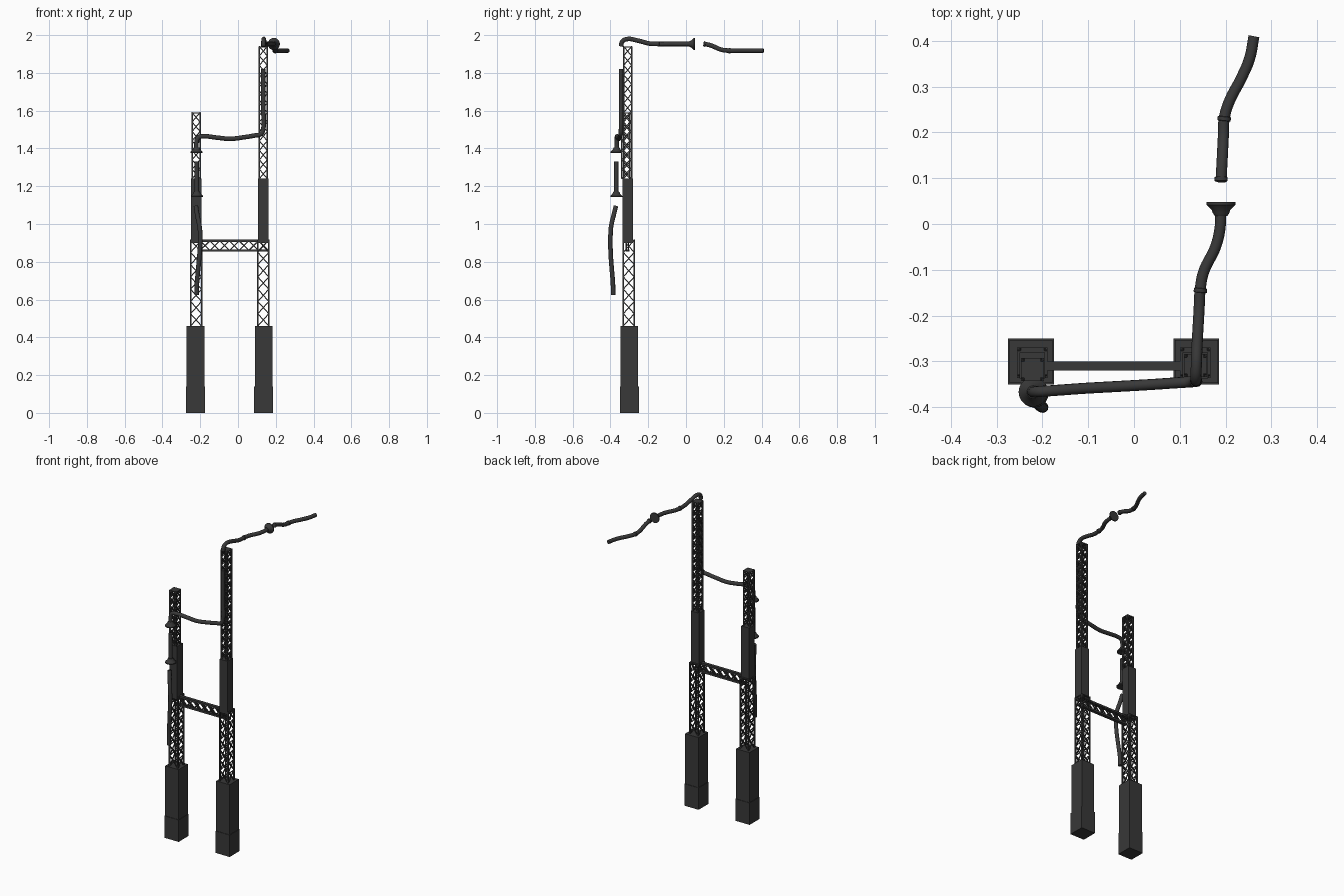
import bpy, bmesh, math
from mathutils import Vector, Matrix

if "Cube" in bpy.data.objects:
    bpy.data.objects.remove(bpy.data.objects["Cube"])

dark = bpy.data.materials.new("dark_grey")
dark.diffuse_color = (0.04, 0.04, 0.04, 1)
dark.use_nodes = True
dark.node_tree.nodes["Principled BSDF"].inputs["Base Color"].default_value = dark.diffuse_color


def finish(name, bm, smooth=False):
    bmesh.ops.recalc_face_normals(bm, faces=bm.faces)
    me = bpy.data.meshes.new(name)
    bm.to_mesh(me)
    bm.free()
    me.materials.append(dark)
    ob = bpy.data.objects.new(name, me)
    bpy.context.collection.objects.link(ob)
    if smooth:
        bpy.context.view_layer.objects.active = ob
        ob.select_set(True)
        bpy.ops.object.shade_smooth_by_angle(angle=math.radians(40))
        ob.select_set(False)
    return ob


def add_box(bm, lo, hi):
    lo, hi = Vector(lo), Vector(hi)
    bmesh.ops.create_cube(bm, size=1, matrix=Matrix.LocRotScale(
        (lo + hi) / 2, None, hi - lo))


def add_beam(bm, a, b, t):
    a, b = Vector(a), Vector(b)
    d = b - a
    bmesh.ops.create_cube(bm, size=1, matrix=Matrix.LocRotScale(
        (a + b) / 2, d.to_track_quat('Z', 'Y'), (t, t, d.length)))


def column(name, x, y, w, z0, z1):
    bm = bmesh.new()
    add_box(bm, (x - w / 2, y - w / 2, z0), (x + w / 2, y + w / 2, z1))
    return finish(name, bm)


def lattice(name, x, y, w, z0, z1, bays, cap=True):
    """Square mast: corner posts, crossed braces on all four sides, end cap."""
    bm = bmesh.new()
    post, h = 0.008, w / 2
    r = h - post / 2
    corners = [(x - r, y - r), (x + r, y - r), (x + r, y + r), (x - r, y + r)]
    dz = (z1 - z0) / bays
    for i, (ax, ay) in enumerate(corners):
        bx, by = corners[(i + 1) % 4]
        add_box(bm, (ax - post / 2, ay - post / 2, z0), (ax + post / 2, ay + post / 2, z1))
        for k in range(bays):
            a, b = z0 + k * dz, z0 + (k + 1) * dz
            add_beam(bm, (ax, ay, a), (bx, by, b), 0.0055)
            add_beam(bm, (bx, by, a), (ax, ay, b), 0.0055)
    if cap:
        add_box(bm, (x - h, y - h, z1 - 0.006), (x + h, y + h, z1))
    return finish(name, bm)


def pipe(name, pts, r=0.012):
    cu = bpy.data.curves.new(name, 'CURVE')
    cu.dimensions = '3D'
    cu.bevel_depth, cu.bevel_resolution = r, 4
    cu.use_fill_caps, cu.resolution_u = True, 8
    sp = cu.splines.new('BEZIER')
    sp.bezier_points.add(len(pts) - 1)
    for bp, p in zip(sp.bezier_points, pts):
        bp.co = p
        bp.handle_left_type = bp.handle_right_type = 'AUTO'
    cu.materials.append(dark)
    ob = bpy.data.objects.new(name, cu)
    bpy.context.collection.objects.link(ob)
    bpy.context.view_layer.objects.active = ob
    ob.select_set(True)
    bpy.ops.object.convert(target='MESH')
    ob = bpy.context.view_layer.objects.active
    bpy.ops.object.shade_smooth_by_angle(angle=math.radians(40))
    ob.select_set(False)


def lathe(name, at, direction, profile, n=20):
    """Turned part: profile is (radius, distance along direction)."""
    bm = bmesh.new()
    m = Matrix.Translation(at) @ Vector(direction).to_track_quat('Z', 'Y').to_matrix().to_4x4()
    rings = [[bm.verts.new(m @ Vector((r * math.cos(2 * math.pi * i / n),
                                      r * math.sin(2 * math.pi * i / n), d)))
              for i in range(n)] for r, d in profile]
    for a, b in zip(rings, rings[1:]):
        for i in range(n):
            bm.faces.new((a[i], a[(i + 1) % n], b[(i + 1) % n], b[i]))
    bm.faces.new(rings[0])
    bm.faces.new(rings[-1])
    return finish(name, bm, True)


FLARE = [(0.014, -0.006), (0.018, 0), (0.02, 0.006), (0.032, 0.018), (0.032, 0.024)]
COLLAR = [(0.012, -0.005), (0.0145, -0.004), (0.0145, 0.004), (0.012, 0.005)]

# Two stepped towers
for side, x, top, bays, y_top in (("left", -0.222, 1.59, 7, -0.318),
                                  ("right", 0.134, 1.94, 14, -0.309)):
    bx = -0.225 if side == "left" else 0.136
    column(side + "_foot", bx, -0.30, 0.10, 0, 0.14)
    column(side + "_base", bx, -0.30, 0.094, 0.14, 0.46)
    lattice(side + "_lower_lattice", x, -0.303, 0.066, 0.46, 0.915, 7)
    column(side + "_mast_sleeve", x, -0.309, 0.056, 0.90, 1.24)
    lattice(side + "_upper_lattice", x, y_top, 0.05, 1.24, top, bays)

# Cross bridge between the towers
bm = bmesh.new()
x0, x1, zb, zt, n = -0.2, 0.16, 0.86, 0.911, 7
for z in (zb, zt):
    add_box(bm, (x0, -0.32, z - 0.006), (x1, -0.30, z + 0.006))
for yy in (-0.316, -0.304):
    for k in range(n):
        a, b = x0 + (x1 - x0) * k / n, x0 + (x1 - x0) * (k + 1) / n
        add_beam(bm, (a, yy, zb), (b, yy, zt), 0.006)
        add_beam(bm, (a, yy, zt), (b, yy, zb), 0.006)
finish("cross_bridge", bm)

# Upper pipe with flared mouth, then its continuation
pipe("top_pipe", [(0.135, -0.343, 1.94), (0.135, -0.338, 1.965), (0.136, -0.312, 1.979),
                  (0.138, -0.26, 1.972), (0.142, -0.19, 1.955), (0.145, -0.14, 1.953),
                  (0.152, -0.105, 1.953), (0.178, -0.05, 1.953), (0.187, -0.015, 1.953),
                  (0.19, 0.03, 1.953)])
lathe("top_flare", (0.19, 0.024, 1.953), (0, 1, 0), FLARE)
lathe("top_pipe_collar", (0.145, -0.145, 1.953), (0.1, 1, 0), COLLAR)
pipe("top_pipe_tail", [(0.19, 0.093, 1.954), (0.192, 0.13, 1.946), (0.195, 0.19, 1.922),
                       (0.197, 0.23, 1.918), (0.207, 0.265, 1.918), (0.235, 0.32, 1.918),
                       (0.252, 0.36, 1.918), (0.262, 0.41, 1.918)])
lathe("top_tail_mouth", (0.19, 0.098, 1.953), (0, 1, -0.1), COLLAR)
lathe("top_tail_collar", (0.197, 0.23, 1.918), (0.1, 1, 0), COLLAR)

# Middle pipe hanging between the towers
pipe("middle_pipe", [(-0.22, -0.367, 1.39), (-0.22, -0.367, 1.43), (-0.21, -0.366, 1.458),
                     (-0.18, -0.364, 1.464), (-0.11, -0.359, 1.457), (-0.04, -0.355, 1.451),
                     (0.03, -0.351, 1.459), (0.09, -0.347, 1.469), (0.122, -0.345, 1.477),
                     (0.134, -0.344, 1.505), (0.134, -0.344, 1.6), (0.134, -0.344, 1.82)])
lathe("middle_flare", (-0.22, -0.367, 1.4), (0, 0, -1), FLARE)

# Drop pipes down the front of the left tower
pipe("drop_pipe", [(-0.218, -0.369, 1.33), (-0.218, -0.369, 1.24), (-0.218, -0.369, 1.16)])
lathe("drop_flare", (-0.218, -0.369, 1.167), (0, 0, -1), FLARE)
pipe("drop_pipe_tail", [(-0.223, -0.371, 1.095), (-0.216, -0.382, 1.05), (-0.204, -0.396, 0.99),
                        (-0.199, -0.4, 0.93), (-0.203, -0.399, 0.85), (-0.212, -0.392, 0.75),
                        (-0.217, -0.387, 0.69), (-0.219, -0.386, 0.625)])
